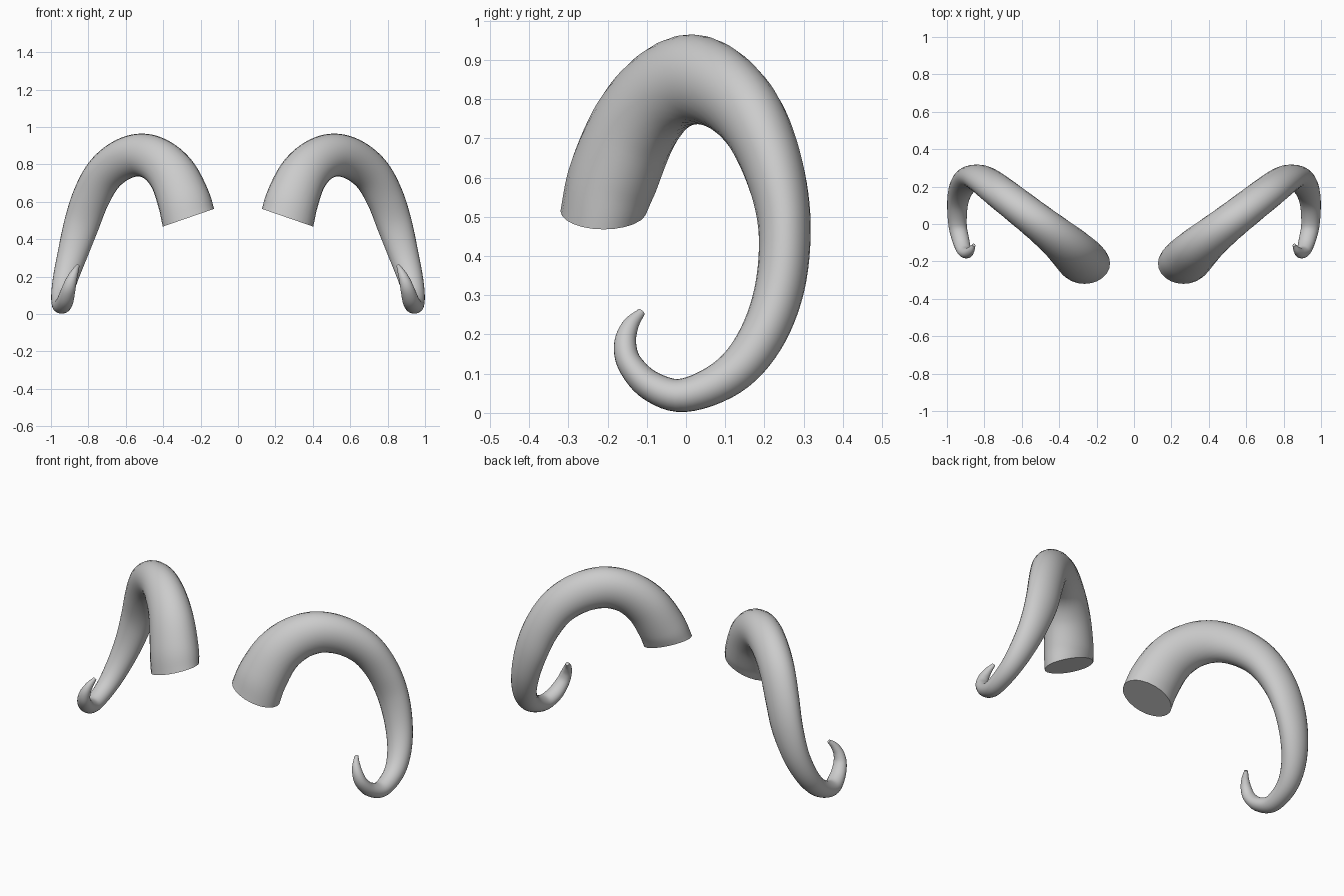
import bpy, bmesh, math
from mathutils import Vector

if "Cube" in bpy.data.objects:
    bpy.data.objects.remove(bpy.data.objects["Cube"])

# Spine of the right horn: x, y, z, long radius, short radius
SPINE = [
    (.265, -.21, .515, .145, .11), (.29, -.182, .61, .141, .115),
    (.345, -.128, .735, .131, .111), (.425, -.06, .818, .121, .104),
    (.52, .016, .85, .115, .098), (.622, .096, .823, .109, .092),
    (.717, .17, .745, .104, .085), (.787, .224, .62, .10, .076),
    (.838, .251, .475, .094, .067), (.885, .239, .32, .08, .063),
    (.923, .190, .188, .067, .058), (.943, .11, .094, .056, .051),
    (.943, -.005, .045, .049, .043), (.925, -.09, .069, .045, .038),
    (.908, -.143, .125, .038, .032), (.892, -.155, .178, .03, .028),
    (.873, -.141, .224, .02, .021), (.856, -.113, .258, .009, .01),
]
SIDES, STEPS = 24, 6


def smooth_points(rows, steps):
    """Catmull-Rom interpolation of positions and radii."""
    p = [Vector(r) for r in rows]
    p = [2 * p[0] - p[1]] + p + [2 * p[-1] - p[-2]]
    out = []
    for a, b, c, d in zip(p, p[1:], p[2:], p[3:]):
        for s in range(steps):
            t = s / steps
            out.append(.5 * (2 * b + (c - a) * t + (2 * a - 5 * b + 4 * c - d) * t * t
                             + (3 * b - a - 3 * c + d) * t ** 3))
    return out + [p[-2]]


def sweep(bm, samples):
    """Elliptical rings along the spine, capped at both ends."""
    pos = [Vector(s[:3]) for s in samples]
    rings, curling = [], False
    for i, s in enumerate(samples):
        t = (pos[min(i + 2, len(pos) - 1)] - pos[max(i - 2, 0)]).normalized()
        if i < STEPS:  # ease from the tilted base plane into the spine
            t = Vector((.326, 0, .945)).lerp(t, i / STEPS).normalized()
        curling = curling or t.y < 0
        if curling:
            long = Vector((1, 0, 0))
            long = (long - t * long.dot(t)).normalized()
        else:
            short = Vector((0, 1, 0))
            short = (short - t * short.dot(t)).normalized()
            long = t.cross(short)
        short = t.cross(long)
        ring = []
        for k in range(SIDES):
            a = math.tau * k / SIDES
            ring.append(bm.verts.new(pos[i] + long * s[3] * math.cos(a)
                                     + short * s[4] * math.sin(a)))
        rings.append(ring)
    for r0, r1 in zip(rings, rings[1:]):
        for k in range(SIDES):
            n = (k + 1) % SIDES
            bm.faces.new((r0[k], r0[n], r1[n], r1[k]))
    bm.faces.new(rings[0])
    bm.faces.new(rings[-1])
    bmesh.ops.recalc_face_normals(bm, faces=bm.faces)


# Curled horn, mirrored to make the pair
bm = bmesh.new()
sweep(bm, smooth_points(SPINE, STEPS))
mesh = bpy.data.meshes.new("horns")
bm.to_mesh(mesh)
bm.free()
horns = bpy.data.objects.new("horns", mesh)
bpy.context.collection.objects.link(horns)
bpy.context.view_layer.objects.active = horns
horns.select_set(True)
bpy.ops.object.shade_smooth_by_angle(angle=math.radians(50))
mirror = horns.modifiers.new("mirror", 'MIRROR')
mirror.use_axis = (True, False, False)
mirror.use_mirror_merge = False
